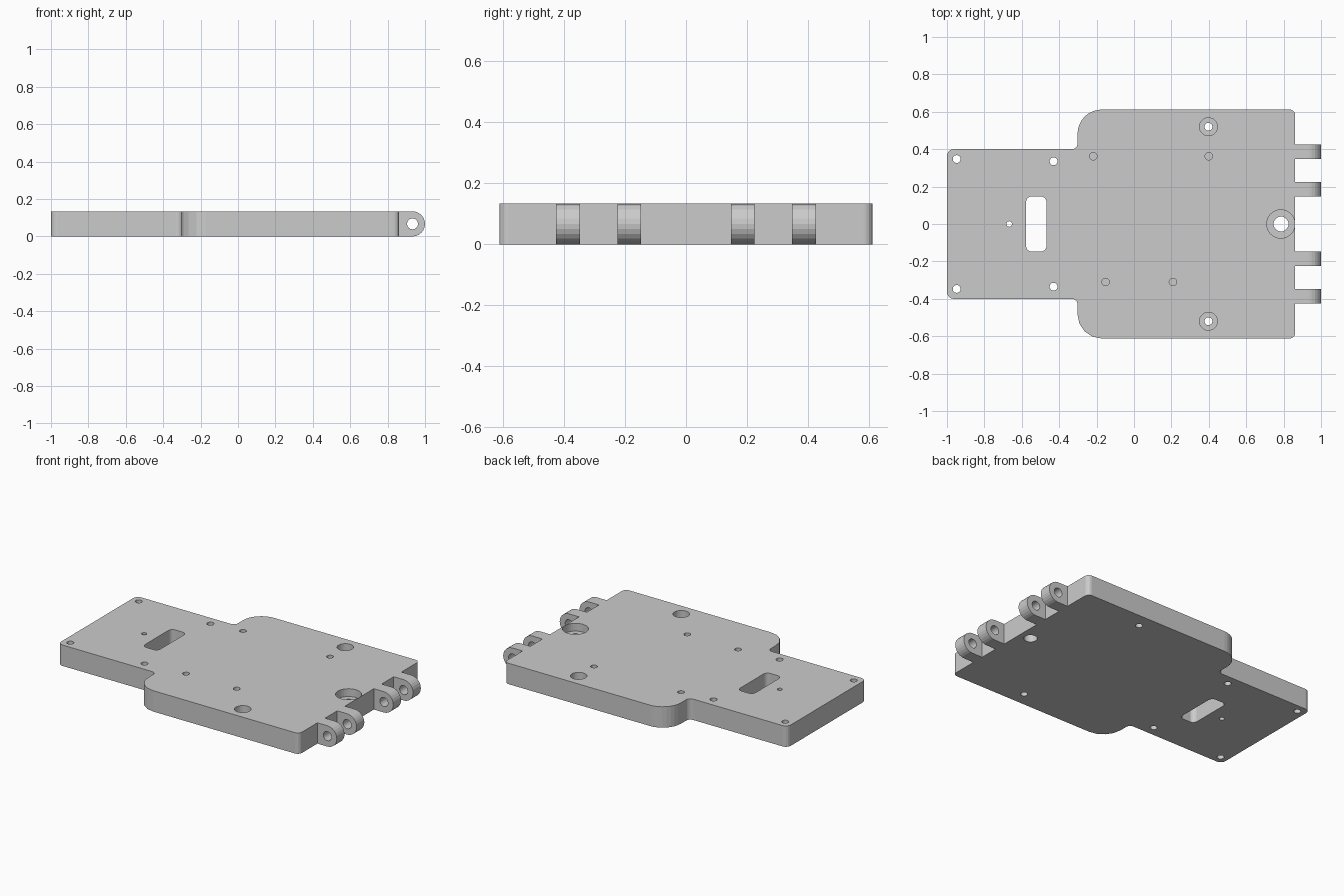
import bpy, bmesh, math
from mathutils import Vector, Matrix

if "Cube" in bpy.data.objects:
    bpy.data.objects.remove(bpy.data.objects["Cube"])

H = 0.134
EDGE = 0.862  # hinge-side edge of the plate


def fillet(corners):
    """Round each (x, y, radius, segments) corner of a closed outline."""
    pts, n = [], len(corners)
    for i, (x, y, r, seg) in enumerate(corners):
        p = Vector((x, y))
        a = (Vector(corners[i - 1][:2]) - p).normalized()
        b = (Vector(corners[(i + 1) % n][:2]) - p).normalized()
        if r == 0:
            pts.append(p)
            continue
        half = a.angle(b) / 2
        c = p + (a + b).normalized() * (r / math.sin(half))
        start = p + a * (r / math.tan(half)) - c
        end = p + b * (r / math.tan(half)) - c
        sweep = start.angle_signed(end)
        for k in range(seg + 1):
            t = -sweep * k / seg
            pts.append(c + Matrix.Rotation(t, 2) @ start)
    return pts


def prism(name, pts, z0, z1):
    """Extrude a flat outline from z0 to z1."""
    bm = bmesh.new()
    face = bm.faces.new([bm.verts.new((p[0], p[1], z0)) for p in pts])
    out = bmesh.ops.extrude_face_region(bm, geom=[face])
    verts = [v for v in out["geom"] if isinstance(v, bmesh.types.BMVert)]
    bmesh.ops.translate(bm, verts=verts, vec=(0, 0, z1 - z0))
    bmesh.ops.recalc_face_normals(bm, faces=bm.faces)
    mesh = bpy.data.meshes.new(name)
    bm.to_mesh(mesh)
    bm.free()
    ob = bpy.data.objects.new(name, mesh)
    bpy.context.collection.objects.link(ob)
    return ob


def circle(x, y, r, n=24):
    return [(x + r * math.cos(2 * math.pi * k / n), y + r * math.sin(2 * math.pi * k / n)) for k in range(n)]


def cut(target, pts, z0, z1):
    """Subtract an extruded outline from the target."""
    cutter = prism("cutter", pts, z0, z1)
    cutter.hide_render = True
    mod = target.modifiers.new("cut", 'BOOLEAN')
    mod.operation, mod.solver, mod.object = 'DIFFERENCE', 'EXACT', cutter
    bpy.context.view_layer.objects.active = target
    bpy.ops.object.modifier_apply(modifier=mod.name)
    bpy.data.objects.remove(cutter)


# Base plate: narrow tail stepping out to a wide body
plate = prism("base_plate", fillet([
    (-1, -0.4, 0.035, 5), (-0.302, -0.4, 0.03, 5), (-0.302, -0.612, 0.13, 4),
    (EDGE, -0.612, 0.03, 5), (EDGE, 0.612, 0.03, 5), (-0.302, 0.612, 0.13, 8),
    (-0.302, 0.4, 0.03, 5), (-1, 0.4, 0.035, 5)]), 0, H)

# Slot in the tail
cut(plate, fillet([(-0.577, -0.147, 0.03, 5), (-0.468, -0.147, 0.03, 5),
                   (-0.468, 0.147, 0.03, 5), (-0.577, 0.147, 0.03, 5)]), -0.1, 0.3)

# Through holes
through = [(-0.667, 0, 0.015), (0.786, 0, 0.04)]
for s in (-1, 1):
    through += [(-0.948, s * 0.347, 0.021), (-0.43, s * 0.335, 0.021), (0.398, s * 0.52, 0.021)]
for x, y, r in through:
    cut(plate, circle(x, y, r), -0.1, 0.3)

# Blind screw holes
for x, y in [(-0.218, 0.362), (0.4, 0.362), (-0.152, -0.31), (0.208, -0.31)]:
    cut(plate, circle(x, y, 0.02), H - 0.08, 0.3)

# Counterbores
for x, y, r in [(0.785, 0, 0.0755), (0.398, 0.52, 0.048), (0.398, -0.52, 0.048)]:
    cut(plate, circle(x, y, r, 32), H - 0.05, 0.3)

# Hinge lugs: profile drawn in x-z, extruded along y
R = H / 2
CX = 1 - R
arc = [(CX + R * math.cos(t), R + R * math.sin(t))
       for t in (math.pi * (k / 12 - 0.5) for k in range(13))]
for i, y in enumerate((-0.387, -0.186, 0.186, 0.387)):
    lug = prism(f"hinge_lug_{i + 1}", [(EDGE, 0)] + arc + [(EDGE, H)], -0.039, 0.039)
    cut(lug, circle(CX, R, 0.029), -0.2, 0.2)
    lug.data.transform(Matrix.Translation((0, y, 0)) @ Matrix.Rotation(math.pi / 2, 4, 'X'))
